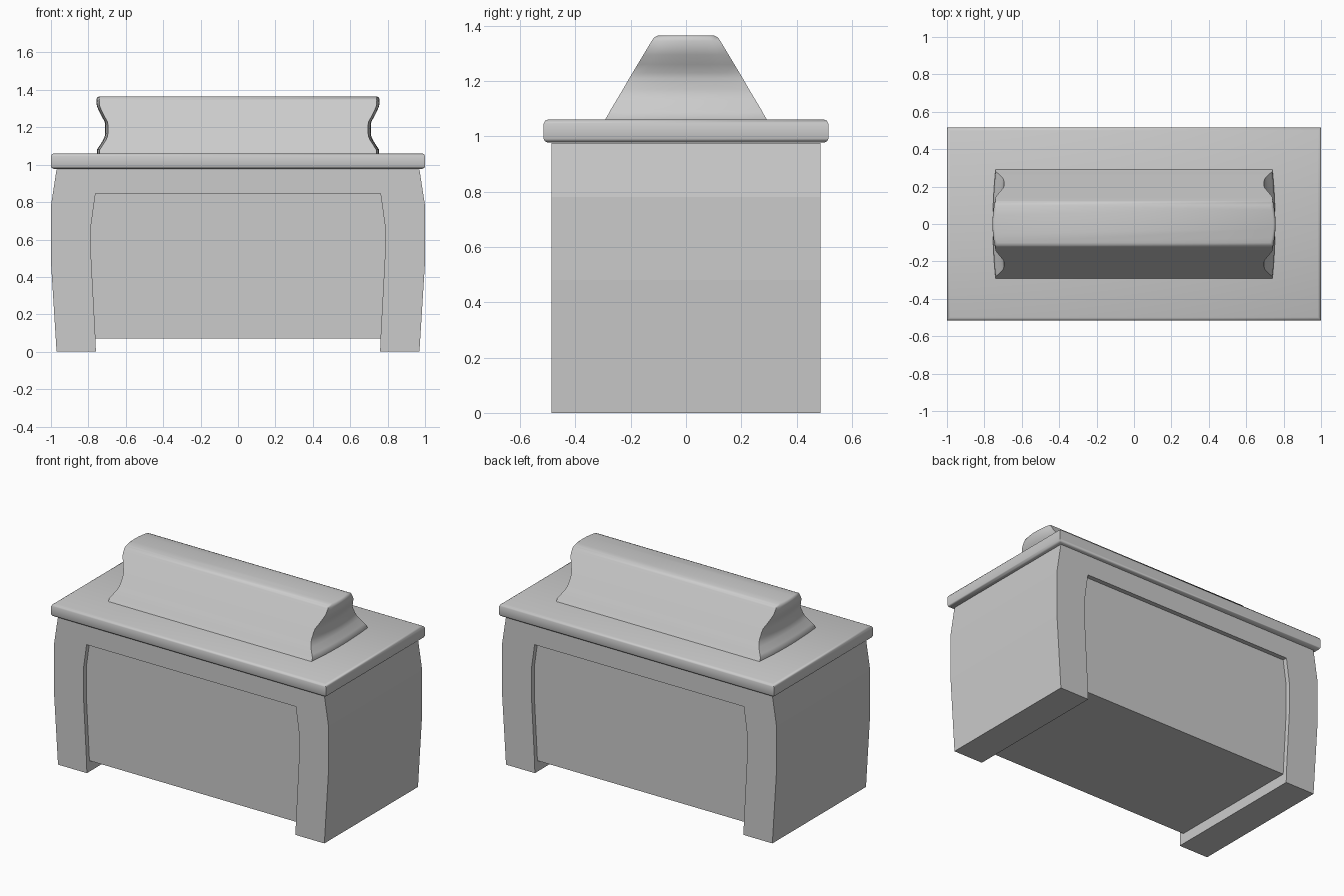
import bpy, bmesh, math

if "Cube" in bpy.data.objects:
    bpy.data.objects.remove(bpy.data.objects["Cube"])


def finish(bm, name, angle=None):
    bmesh.ops.recalc_face_normals(bm, faces=bm.faces[:])
    mesh = bpy.data.meshes.new(name)
    bm.to_mesh(mesh)
    bm.free()
    ob = bpy.data.objects.new(name, mesh)
    bpy.context.collection.objects.link(ob)
    if angle:
        bpy.ops.object.select_all(action='DESELECT')
        bpy.context.view_layer.objects.active = ob
        ob.select_set(True)
        bpy.ops.object.shade_smooth_by_angle(angle=math.radians(angle))
    return ob


def loft(name, rings, angle):
    """Skin a stack of closed rings and cap both ends."""
    bm = bmesh.new()
    rows = [[bm.verts.new(p) for p in ring] for ring in rings]
    n = len(rows[0])
    for a, b in zip(rows, rows[1:]):
        for i in range(n):
            j = (i + 1) % n
            bm.faces.new((a[i], a[j], b[j], b[i]))
    bm.faces.new(rows[0])
    bm.faces.new(rows[-1])
    return finish(bm, name, angle)


def prism(name, outline, half_depth):
    """Front-view outline carried through the depth."""
    return loft(name, [[(x, s * half_depth, z) for x, z in outline]
                       for s in (-1, 1)], None)


def mirrored(points):
    return points + [(-x, z) for x, z in reversed(points)]


# Arch-shaped body with gently bulging legs
outer = [(0.97, 0), (1.0, 0.48), (1.0, 0.78), (0.97, 0.975)]
inner = [(0.76, 0), (0.762, 0.07), (0.785, 0.5), (0.785, 0.68), (0.762, 0.845)]
right = outer
left_outer = [(-x, z) for x, z in reversed(outer)]
left_inner = [(-x, z) for x, z in inner]
prism("body_frame", right + left_outer + left_inner + inner[::-1], 0.487)

# Recessed infill between the legs
prism("recessed_panel", mirrored(inner[1:]), 0.457)

# Table top with rounded rim
rim = [(0.977, 0.016), (0.982, 0.005), (0.992, 0), (1.046, 0),
       (1.056, 0.005), (1.061, 0.016)]
loft("top_slab", [[(sx * (1 - i), sy * (0.515 - i), z)
                   for sx, sy in ((-1, -1), (1, -1), (1, 1), (-1, 1))]
                  for z, i in rim], 50)

# Tapered block on top with waisted, slightly bowed ends: (z, half width, half length)
levels = [(1.06, 0.293, 0.755), (1.08, 0.281, 0.755), (1.095, 0.273, 0.745),
          (1.13, 0.252, 0.722), (1.15, 0.24, 0.713), (1.17, 0.228, 0.71),
          (1.21, 0.205, 0.71), (1.23, 0.193, 0.713), (1.26, 0.175, 0.73),
          (1.295, 0.154, 0.747), (1.315, 0.142, 0.755), (1.345, 0.124, 0.757),
          (1.358, 0.115, 0.754), (1.365, 0.1, 0.745)]
STEPS = 8
rings = []
for z, hy, hx in levels:
    end = [(hx - 0.015 * t * t, hy * t)
           for t in (-1 + 2 * k / STEPS for k in range(STEPS + 1))]
    rings.append([(x, y, z) for x, y in end] + [(-x, -y, z) for x, y in end])
loft("upper_block", rings, 40)
